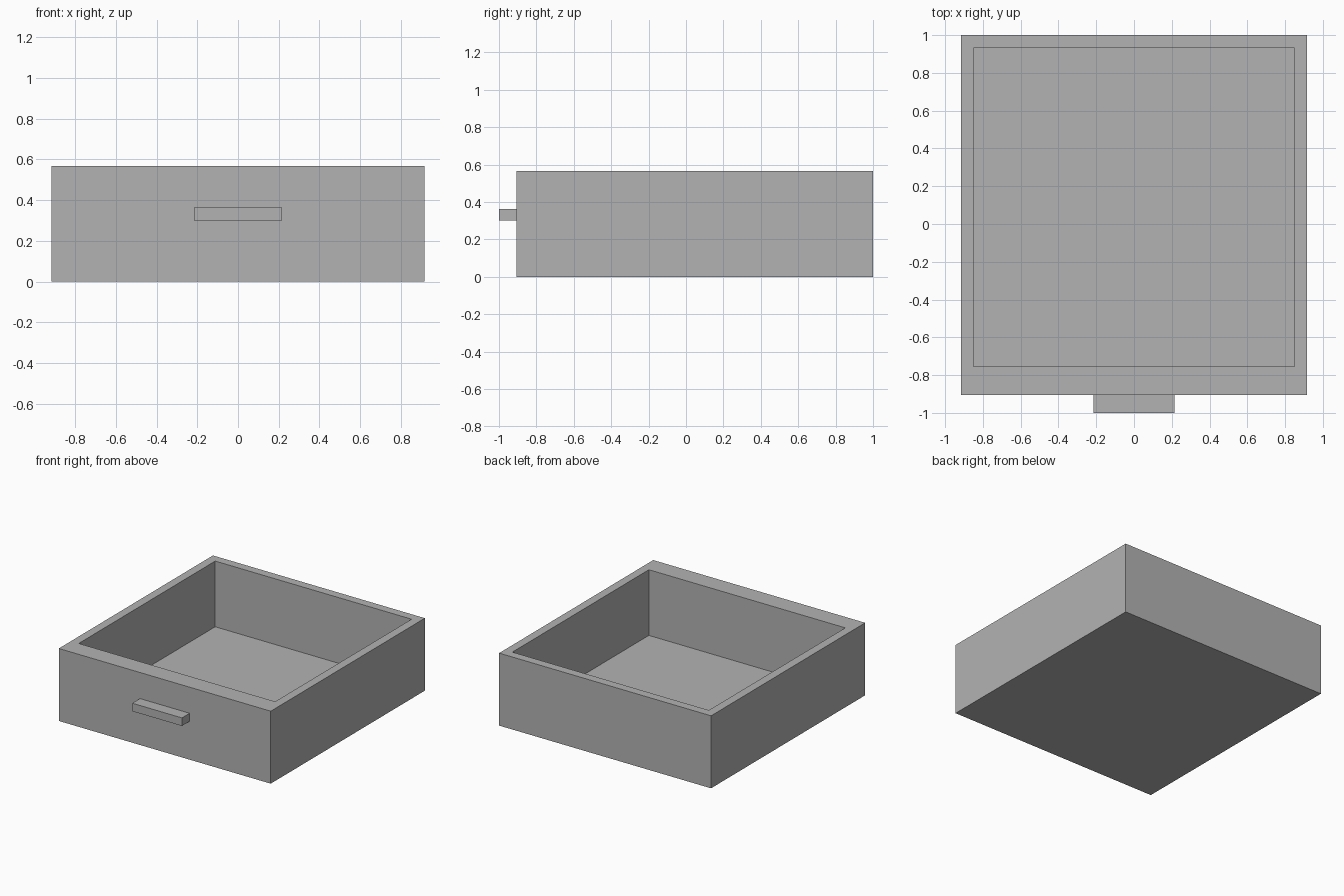
import bpy
import bmesh
from mathutils import Vector

cube = bpy.data.objects.get("Cube")
if cube:
    bpy.data.objects.remove(cube, do_unlink=True)

grey = bpy.data.materials.new("plain grey")
grey.use_nodes = True
colour = (0.45, 0.45, 0.45, 1)
grey.diffuse_color = colour
grey.node_tree.nodes["Principled BSDF"].inputs["Base Color"].default_value = colour


def add_box(bm, low, high):
    """Add a box between two corners."""
    low, high = Vector(low), Vector(high)
    verts = bmesh.ops.create_cube(bm, size=1)["verts"]
    for v in verts:
        v.co = (low + high) / 2 + v.co * (high - low)


def finish(bm, name):
    """Turn the bmesh into a named object."""
    bmesh.ops.recalc_face_normals(bm, faces=bm.faces)
    mesh = bpy.data.meshes.new(name)
    bm.to_mesh(mesh)
    bm.free()
    mesh.materials.append(grey)
    obj = bpy.data.objects.new(name, mesh)
    bpy.context.collection.objects.link(obj)
    return obj


# Drawer tray: a solid box whose top is inset, then pushed down to the floor
half_width, front, back, height = 0.917, -0.905, 1.0, 0.567
inner_half, inner_front, inner_back, floor = 0.85, -0.755, 0.932, 0.053

bm = bmesh.new()
add_box(bm, (-half_width, front, 0), (half_width, back, height))
bm.faces.ensure_lookup_table()
top = max(bm.faces, key=lambda f: f.calc_center_median().z)
bmesh.ops.inset_region(bm, faces=[top], thickness=0.05)
for v in top.verts:
    v.co.x = inner_half if v.co.x > 0 else -inner_half
    v.co.y = inner_back if v.co.y > 0 else inner_front
well = bmesh.ops.extrude_face_region(bm, geom=[top])["geom"]
for v in well:
    if isinstance(v, bmesh.types.BMVert):
        v.co.z = floor
if top.is_valid:
    bmesh.ops.delete(bm, geom=[top], context="FACES_ONLY")
finish(bm, "drawer_tray")

# Handle: a plain bar on the thick front wall
bm = bmesh.new()
add_box(bm, (-0.215, -1.0, 0.30), (0.215, front, 0.363))
finish(bm, "drawer_handle")
